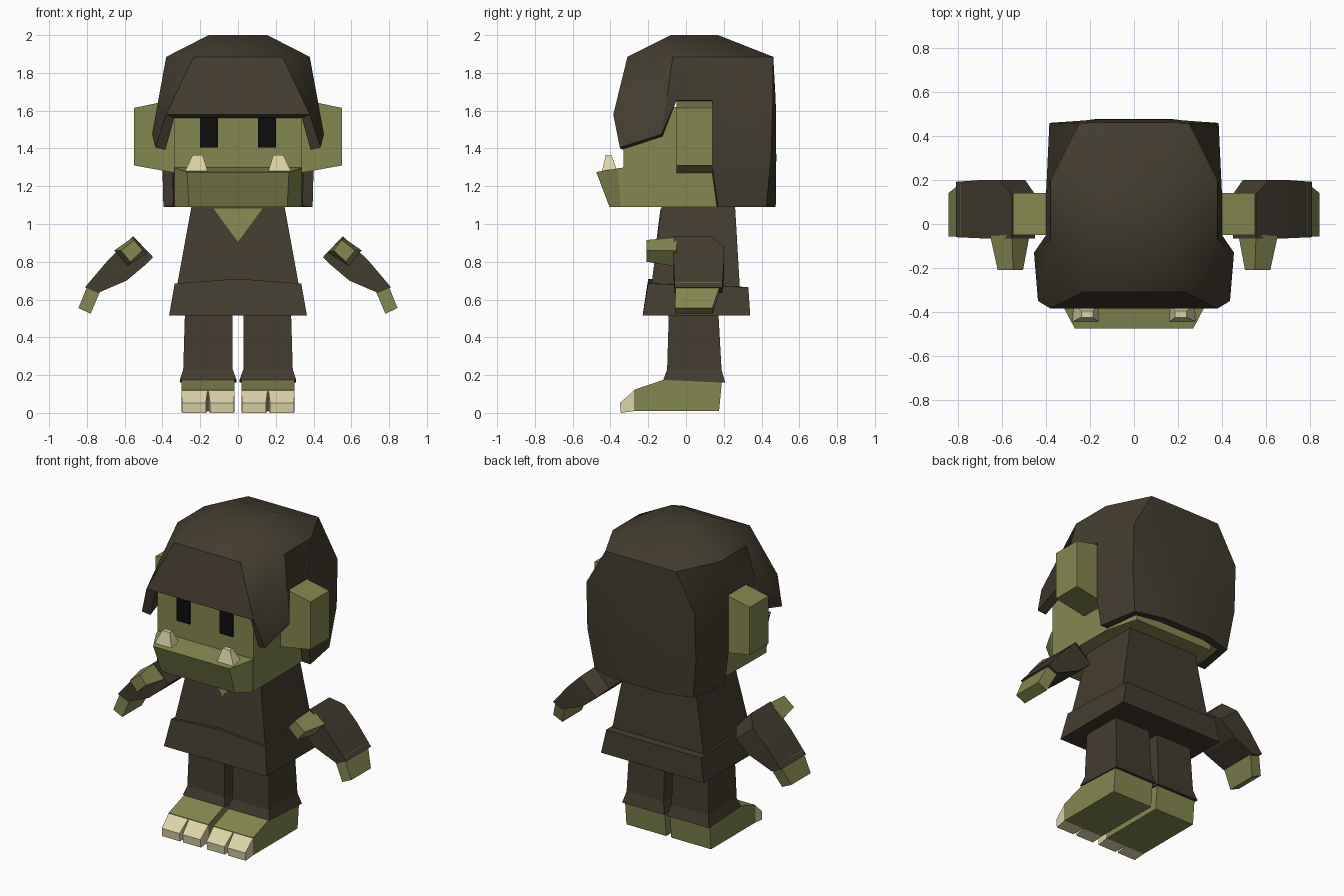
import bpy, bmesh, math

cube = bpy.data.objects.get("Cube")
if cube:
    bpy.data.objects.remove(cube, do_unlink=True)


def material(name, rgb):
    m = bpy.data.materials.new(name)
    m.use_nodes = True
    m.diffuse_color = (*rgb, 1)
    bsdf = next(n for n in m.node_tree.nodes if n.type == 'BSDF_PRINCIPLED')
    bsdf.inputs["Base Color"].default_value = (*rgb, 1)
    bsdf.inputs["Roughness"].default_value = 0.9
    return m


GREEN = material("green skin", (0.23, 0.245, 0.078))
BROWN = material("dark brown", (0.056, 0.045, 0.028))
BONE = material("bone", (0.72, 0.66, 0.39))
BLACK = material("black", (0.004, 0.004, 0.004))


def mesh_object(name, verts, faces, mat, mirror=False):
    bm = bmesh.new()
    vs = [bm.verts.new(v) for v in verts]
    for f in faces:
        bm.faces.new([vs[i] for i in f])
    bmesh.ops.recalc_face_normals(bm, faces=bm.faces)
    me = bpy.data.meshes.new(name)
    bm.to_mesh(me)
    bm.free()
    me.materials.append(mat)
    ob = bpy.data.objects.new(name, me)
    bpy.context.collection.objects.link(ob)
    if mirror:
        ob.modifiers.new("mirror", 'MIRROR').use_mirror_merge = False
    return ob


def loft(name, rings, mat, mirror=False):
    """Skin a closed solid through rings of equal point count."""
    n = len(rings[0])
    verts = [p for r in rings for p in r]
    faces = [list(range(n)), [len(verts) - n + i for i in range(n)]]
    for k in range(len(rings) - 1):
        a, b = k * n, (k + 1) * n
        faces += [[a + i, a + (i + 1) % n, b + (i + 1) % n, b + i] for i in range(n)]
    return mesh_object(name, verts, faces, mat, mirror)


def rect_z(z, x0, x1, y0, y1, back_z=None):
    """Horizontal rectangle, optionally tilted towards the back."""
    bz = z if back_z is None else back_z
    return [(x0, y0, z), (x1, y0, z), (x1, y1, bz), (x0, y1, bz)]


def rect_y(y, x0, x1, z0, z1):
    return [(x0, y, z0), (x1, y, z0), (x1, y, z1), (x0, y, z1)]


def rect_x(x, y0, y1, z0, z1):
    return [(x, y0, z0), (x, y1, z0), (x, y1, z1), (x, y0, z1)]


# Head block with narrowed back corners
head_plan = [(-.34, -.33), (.34, -.33), (.335, .15), (.28, .36), (-.28, .36), (-.335, .15)]
loft("head", [[(x, y, z) for x, y in head_plan] for z in (1.09, 1.62)], GREEN)

# Protruding lower jaw
loft("jaw", [
    [(-.34, -.32, 1.09), (.34, -.32, 1.09), (.34, -.32, 1.30), (-.34, -.32, 1.30)],
    [(-.33, -.345, 1.09), (.33, -.345, 1.09), (.33, -.36, 1.295), (-.33, -.36, 1.295)],
    [(-.26, -.405, 1.09), (.26, -.405, 1.09), (.27, -.475, 1.275), (-.27, -.475, 1.275)],
], GREEN)

# Tusks, eyes and ears
loft("tusk", [rect_z(1.27, .158, .285, -.447, -.36),
              rect_z(1.365, .187, .24, -.425, -.395)], BONE, True)
loft("eye", [rect_y(-.338, .106, .20, 1.405, 1.575),
             rect_y(-.329, .106, .20, 1.405, 1.575)], BLACK, True)
loft("ear", [rect_x(.33, -.05, .14, 1.27, 1.66),
             rect_x(.55, -.05, .14, 1.31, 1.615)], GREEN, True)

# Hair shell: named points on the +x side, mirrored points carry a minus sign
P = {
    "crown_b": (.155, .17, 2.0), "crown_f": (.155, -.08, 2.0),
    "a0": (.12, .462, 1.885), "a1": (.17, .475, 1.65), "a2": (.17, .478, 1.35), "a3": (.17, .475, 1.09),
    "b0": (.25, .46, 1.885), "b1": (.385, .46, 1.65), "b2": (.385, .45, 1.35), "b3": (.35, .425, 1.09),
    "c0": (.38, .20, 1.885), "c1": (.40, .14, 1.655), "c2": (.40, .14, 1.29), "c3": (.395, .17, 1.09),
    "d0": (.38, -.07, 1.885), "d1": (.40, -.05, 1.655),
    "e": (.455, -.13, 1.475), "tip": (.437, -.35, 1.405),
    "f0": (.235, -.31, 1.885), "f1": (.38, -.385, 1.58),
}
names = list(P)
half = ["crown_f d0 f0", "crown_f crown_b c0 d0", "crown_b b0 c0", "crown_b a0 b0",
        "a0 a1 b1 b0", "a1 a2 b2 b1", "a2 a3 b3 b2",
        "b0 b1 c1 c0", "b1 b2 c2 c1", "b2 b3 c3 c2",
        "c0 c1 d1 d0", "d0 d1 e", "d0 e tip f1", "d0 f1 f0"]
middle = ["crown_f crown_b -crown_b -crown_f", "crown_f f0 -f0 -crown_f",
          "crown_b a0 -a0 -crown_b", "a0 a1 -a1 -a0", "a1 a2 -a2 -a1",
          "a2 a3 -a3 -a2", "f0 f1 -f1 -f0"]


def ids(text, flip=False):
    out = []
    for w in text.split():
        i = names.index(w.lstrip("-"))
        out.append(i + len(names) if w.startswith("-") or flip else i)
    return out


hair_verts = list(P.values()) + [(-x, y, z) for x, y, z in P.values()]
hair_faces = [ids(h) for h in half] + [ids(h, True) for h in half] + [ids(m) for m in middle]
hair = mesh_object("hair", hair_verts, hair_faces, BROWN)
if max(hair.data.polygons, key=lambda p: p.center.z).normal.z < 0:
    hair.data.flip_normals()
shell = hair.modifiers.new("thickness", 'SOLIDIFY')
shell.thickness = 0.055
shell.offset = -1
bpy.ops.object.select_all(action='DESELECT')
hair.select_set(True)
bpy.context.view_layer.objects.active = hair
bpy.ops.object.modifier_apply(modifier="thickness")
bpy.ops.object.shade_smooth_by_angle(angle=math.radians(32))

# Tunic, its flared hem and the bare neckline
loft("tunic", [rect_z(1.09, -.247, .247, -.13, .26),
               rect_z(.66, -.325, .325, -.185, .285)], BROWN)
hem_rings = []
for s, z_mid, z_side in ((0, .71, .685), (1, .515, .515)):
    w, y0, y1 = (.335, -.20, .33) if s == 0 else (.365, -.23, .34)
    hem_rings.append([(-w, y0, z_side), (0, y0, z_mid), (w, y0, z_side),
                      (w, y1, z_side - .02 * (1 - s)), (-w, y1, z_side - .02 * (1 - s))])
loft("tunic_hem", hem_rings, BROWN)


def front_y(z):
    return -.13 - .055 * (1.09 - z) / .43


neck = [(-.13, 1.082), (.13, 1.082), (0, .905)]
loft("neckline", [[(x, front_y(z) + d, z) for x, z in neck] for d in (-.004, .003)], GREEN)

# Trouser legs with flared cuffs
loft("trouser_leg", [
    rect_z(.56, .03, .28, -.09, .17),
    rect_z(.23, .028, .29, -.10, .188),
    rect_z(.175, .008, .308, -.12, .208, .16),
], BROWN, True)

# Feet, with two blunt nails each
foot_profile = [(.175, .01), (.19, .165), (-.12, .175), (-.275, .122), (-.275, .01)]
loft("foot", [[(x, y, z) for y, z in foot_profile] for x in (.018, .30)], GREEN, True)
for name, a0, a1, b0, b1 in (("inner_toenail", .018, .157, .022, .148),
                             ("outer_toenail", .161, .30, .170, .296)):
    loft(name, [
        [(a0, -.27, .01), (a1, -.27, .01), (a1, -.27, .123), (a0, -.27, .123)],
        [(b0, -.345, .0), (b1, -.345, .0), (b1, -.35, .052), (b0, -.35, .052)],
    ], BONE, True)


def arm_ring(top, bottom, y0, y1):
    (tx, tz), (bx, bz) = top, bottom
    return [(tx, y0, tz), (tx, y1, tz), (bx, y1, bz), (bx, y0, bz)]


# Floating sleeves, hands and thumbs
loft("sleeve", [
    arm_ring((.555, .935), (.45, .825), -.065, .135),
    arm_ring((.615, .88), (.495, .78), -.065, .20),
    arm_ring((.70, .795), (.59, .70), -.065, .20),
    arm_ring((.81, .665), (.742, .635), -.06, .192),
], BROWN, True)
loft("hand", [
    arm_ring((.79, .69), (.725, .655), -.055, .185),
    arm_ring((.845, .555), (.78, .525), -.058, .14),
], GREEN, True)
loft("thumb", [
    [(x, -.05, z) for x, z in ((.475, .85), (.555, .93), (.655, .86), (.585, .775))],
    [(x, -.21, z) for x, z in ((.505, .86), (.55, .915), (.62, .86), (.57, .80))],
], GREEN, True)
